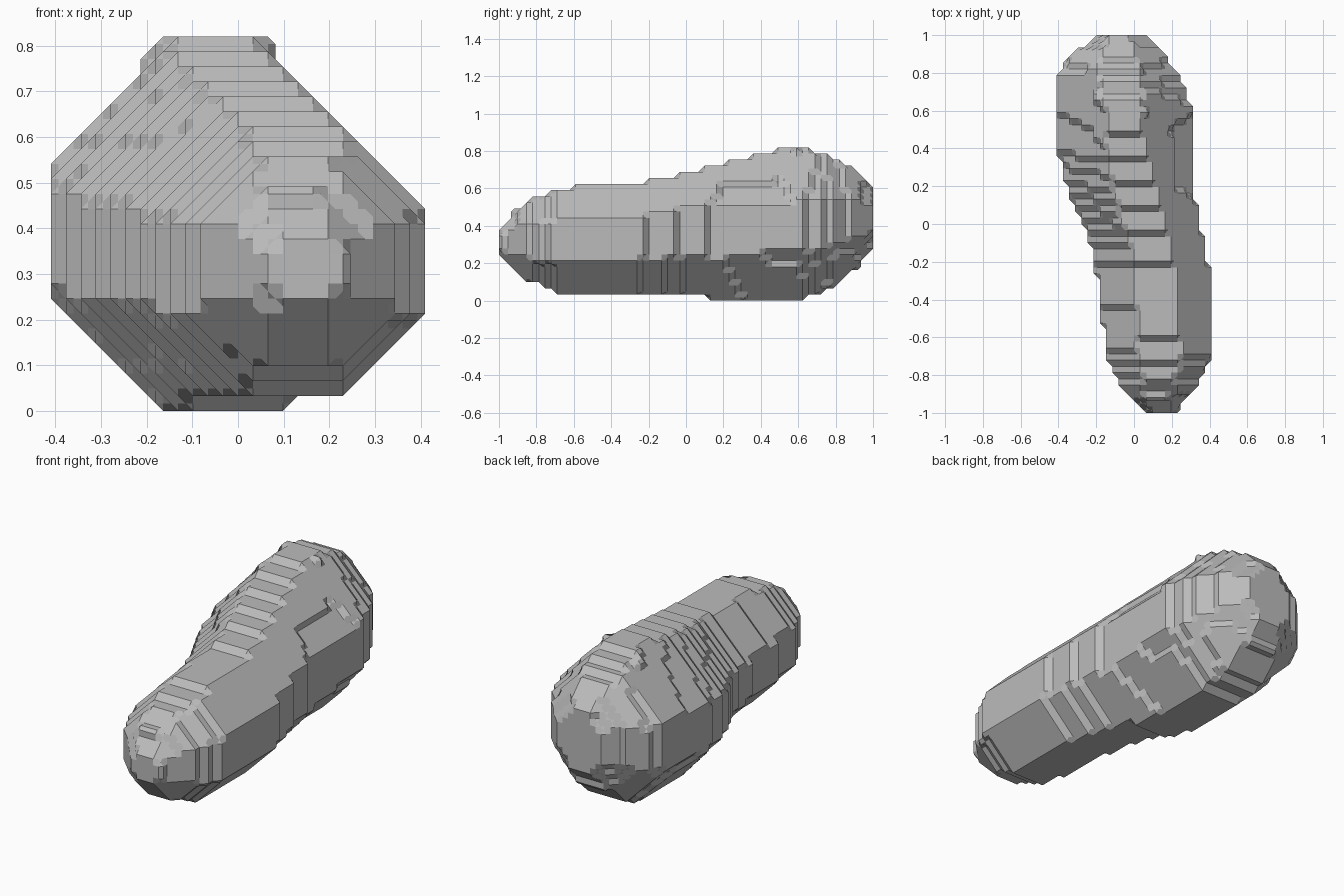
import bpy
import bmesh
from itertools import product

cube = bpy.data.objects.get("Cube")
if cube:
    bpy.data.objects.remove(cube)

NX, NY, NZ = 25, 61, 25
STEP = 2 / NY

# Stations along the body: y, left, right, bottom, top
STATIONS = [
    (-1, .06, .23, .24, .37), (-.93, -.02, .27, .18, .47), (-.87, -.07, .33, .12, .52),
    (-.78, -.12, .38, .08, .56), (-.68, -.15, .41, .04, .6), (-.5, -.17, .41, .03, .62),
    (-.25, -.2, .4, .03, .63), (-.1, -.23, .37, .03, .66), (.02, -.28, .34, .03, .69),
    (.2, -.36, .32, 0, .73), (.4, -.41, .31, 0, .79), (.6, -.41, .31, 0, .82),
    (.7, -.41, .28, .03, .8), (.8, -.4, .23, .08, .76), (.9, -.33, .16, .16, .71),
    (1, -.19, .05, .27, .6),
]

# Fullness of the chamfered corners: y, upper left, upper right, lower left, lower right
CORNERS = [(-1, 1.4, 1.4, 1.4, 1.4), (-.4, 1.34, 1.4, 1.38, 1.38),
           (.05, 1.3, 1.45, 1.35, 1.35), (.5, 1.25, 1.27, 1.34, 1.33),
           (1, 1.4, 1.4, 1.4, 1.4)]


def sample(table, y):
    """Linear interpolation of the table rows at y."""
    for a, b in zip(table, table[1:]):
        if y <= b[0]:
            t = (y - a[0]) / (b[0] - a[0])
            return [p + (q - p) * t for p, q in zip(a[1:], b[1:])]
    return table[-1][1:]


def fill_voxels():
    """Fill an eight-sided cross-section in every slice of the grid."""
    filled = set()
    for j in range(NY):
        y = (j - NY // 2) * STEP
        left, right, low, high = sample(STATIONS, y)
        ul, ur, ll, lr = sample(CORNERS, y)
        for i, k in product(range(NX), range(NZ)):
            u = ((i - NX // 2) * STEP * 2 - left - right) / (right - left)
            v = ((k + .5) * STEP * 2 - low - high) / (high - low)
            limit = (ur if u > 0 else ul) if v > 0 else (lr if u > 0 else ll)
            if max(abs(u), abs(v)) <= 1 and abs(u) + abs(v) <= limit:
                filled.add((i, j, k))
    return filled


def cell_faces(base):
    """The six faces of a grid cell, each as a ring of four corners."""
    for axis, side in product(range(3), range(2)):
        ring = []
        for p, q in ((0, 0), (1, 0), (1, 1), (0, 1)):
            c = list(base)
            c[axis] += side
            c[(axis + 1) % 3] += p
            c[(axis + 2) % 3] += q
            ring.append(tuple(c))
        yield ring


def cell_loops(base, filled):
    """Closed loops of edge midpoints separating filled from empty corners."""
    links = {}

    def link(a, b):
        links.setdefault(a, []).append(b)
        links.setdefault(b, []).append(a)

    for ring in cell_faces(base):
        state = [c in filled for c in ring]
        mids = [tuple(a + b for a, b in zip(ring[n], ring[(n + 1) % 4])) for n in range(4)]
        cross = [n for n in range(4) if state[n] != state[(n + 1) % 4]]
        if len(cross) == 2:
            link(mids[cross[0]], mids[cross[1]])
        elif len(cross) == 4:
            for n in range(4):
                if state[n]:
                    link(mids[n - 1], mids[n])
    while links:
        point = next(iter(links))
        loop = []
        while point in links:
            loop.append(point)
            ends = links.pop(point)
            point = next((e for e in ends if e in links), None)
        yield loop


# Faceted body surface
filled = fill_voxels()
bm = bmesh.new()
verts = {}


def vert(key):
    if key not in verts:
        i, j, k = (n / 2 for n in key)
        verts[key] = bm.verts.new(((i - NX // 2) * STEP, (j - NY // 2) * STEP, (k + .5) * STEP))
    return verts[key]


for base in product(range(-1, NX), range(-1, NY), range(-1, NZ)):
    count = sum(tuple(b + d for b, d in zip(base, o)) in filled for o in product((0, 1), repeat=3))
    if 0 < count < 8:
        for loop in cell_loops(base, filled):
            bm.faces.new([vert(key) for key in loop])
bmesh.ops.recalc_face_normals(bm, faces=bm.faces)

mesh = bpy.data.meshes.new("stepped_body")
bm.to_mesh(mesh)
bm.free()
body = bpy.data.objects.new("stepped_body", mesh)
bpy.context.collection.objects.link(body)

# Plain grey material
grey = bpy.data.materials.new("plain grey")
grey.use_nodes = True
grey.diffuse_color = (.5, .5, .5, 1)
grey.node_tree.nodes["Principled BSDF"].inputs["Base Color"].default_value = (.5, .5, .5, 1)
mesh.materials.append(grey)
